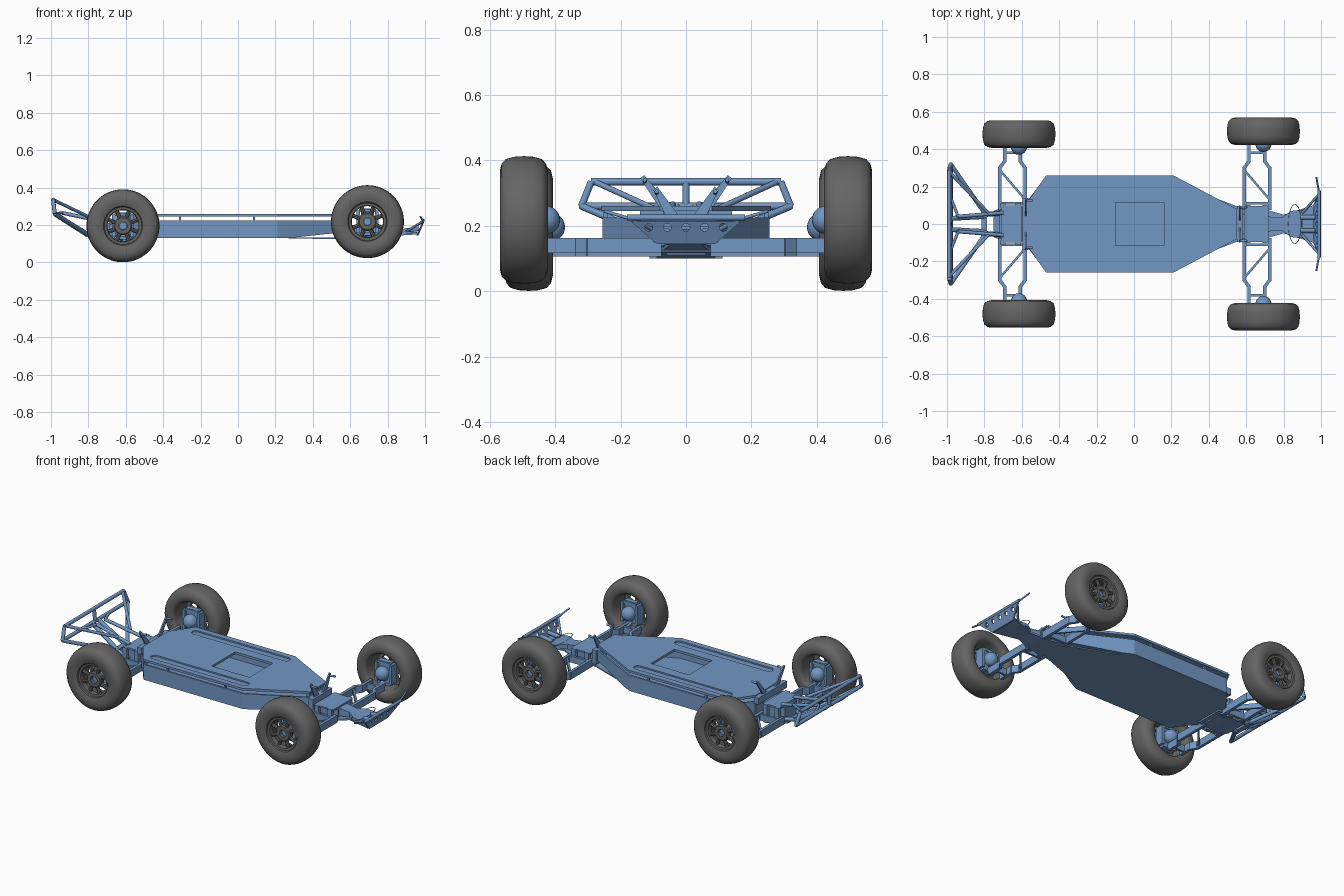
import bpy, bmesh, math
from mathutils import Vector, Matrix

cube = bpy.data.objects.get("Cube")
if cube:
    bpy.data.objects.remove(cube)


def material(name, rgb):
    m = bpy.data.materials.new(name)
    m.use_nodes = True
    m.diffuse_color = (*rgb, 1)
    m.node_tree.nodes["Principled BSDF"].inputs["Base Color"].default_value = (*rgb, 1)
    return m


BLUE = material("steel blue", (0.17, 0.31, 0.55))
GREY = material("tyre grey", (0.13, 0.13, 0.13))


def finish(name, bm, mat, smooth=False):
    bmesh.ops.recalc_face_normals(bm, faces=bm.faces)
    me = bpy.data.meshes.new(name)
    bm.to_mesh(me)
    bm.free()
    me.materials.append(mat)
    ob = bpy.data.objects.new(name, me)
    bpy.context.collection.objects.link(ob)
    if smooth:
        bpy.ops.object.select_all(action='DESELECT')
        ob.select_set(True)
        bpy.context.view_layer.objects.active = ob
        bpy.ops.object.shade_smooth_by_angle(angle=math.radians(35))
    return ob


def box(bm, x0, x1, y0, y1, z0, z1):
    m = Matrix.Translation(((x0 + x1) / 2, (y0 + y1) / 2, (z0 + z1) / 2)) \
        @ Matrix.Diagonal((x1 - x0, abs(y1 - y0), z1 - z0, 1))
    bmesh.ops.create_cube(bm, size=1, matrix=m)


def along(p, q):
    p, q = Vector(p), Vector(q)
    return p, q, (q - p).length


def bar(bm, p, q, w, h):
    p, q, n = along(p, q)
    m = Matrix.Translation((p + q) / 2) @ (q - p).to_track_quat('Y', 'Z').to_matrix().to_4x4()
    bmesh.ops.create_cube(bm, size=1, matrix=m @ Matrix.Diagonal((w, n + w * 0.5, h, 1)))


def tube(bm, p, q, r, sides=12):
    p, q, n = along(p, q)
    m = Matrix.Translation((p + q) / 2) @ (q - p).to_track_quat('Z', 'Y').to_matrix().to_4x4()
    bmesh.ops.create_cone(bm, cap_ends=True, segments=sides, radius1=r, radius2=r, depth=n, matrix=m)


def loft(bm, loops):
    rings = [[bm.verts.new(c) for c in loop] for loop in loops]
    n = len(rings[0])
    for a, b in zip(rings, rings[1:]):
        for i in range(n):
            j = (i + 1) % n
            bm.faces.new((a[i], a[j], b[j], b[i]))
    bm.faces.new(rings[0])
    bm.faces.new(rings[-1])


def lathe(bm, profile, cx, cy, cz, side, steps=48):
    # closed (offset, radius) profile turned around the axle
    rings = []
    for k in range(steps):
        a = 2 * math.pi * k / steps
        rings.append([bm.verts.new((cx + r * math.cos(a), cy + side * o, cz + r * math.sin(a)))
                      for o, r in profile])
    n = len(profile)
    for k in range(steps):
        a, b = rings[k], rings[(k + 1) % steps]
        for i in range(n):
            j = (i + 1) % n
            bm.faces.new((a[i], a[j], b[j], b[i]))


def cut(ob, cutter):
    mod = ob.modifiers.new("cut", 'BOOLEAN')
    mod.operation = 'DIFFERENCE'
    mod.object = cutter
    bpy.context.view_layer.objects.active = ob
    bpy.ops.object.modifier_apply(modifier=mod.name)
    bpy.data.objects.remove(cutter)


def slab(bm, stations):
    # rectangular sections: x, half width, bottom, top
    loft(bm, [[(x, w, b), (x, -w, b), (x, -w, t), (x, w, t)] for x, w, b, t in stations])


# Chassis tub: open tray with a tapering nose
T = 0.012
bm = bmesh.new()
loft(bm, [[(x, w, .225), (x, w, b), (x, -w, b), (x, -w, .225), (x, -w + T, .225),
           (x, -w + T, b + T), (x, w - T, b + T), (x, w - T, .225)]
          for x, w, b in ((-.565, .13, .13), (-.47, .255, .13), (.21, .255, .13),
                          (.27, .225, .13), (.55, .08, .16))])
box(bm, -.57, -.558, -.13, .13, .13, .225)
box(bm, .54, .552, -.08, .08, .16, .225)
finish("chassis_tub", bm, BLUE)

# Lid with a window and two long recesses
bm = bmesh.new()
slab(bm, [(-.565, .125, .246, .26), (-.47, .26, .246, .26), (.21, .26, .246, .26), (.55, .08, .246, .26)])
lid = finish("chassis_lid", bm, BLUE)
bm = bmesh.new()
box(bm, -.1, .16, -.115, .115, .2, .3)
cut(lid, finish("window_cutter", bm, BLUE))
for s in (-1, 1):
    bm = bmesh.new()
    loop = []
    for cx, a0 in ((.19, -90), (-.43, 90)):
        loop += [(cx + .024 * math.cos(math.radians(a0 + 30 * k)),
                  s * .2 + .024 * math.sin(math.radians(a0 + 30 * k))) for k in range(7)]
    loft(bm, [[(x, y, z) for x, y in loop] for z in (.252, .3)])
    cut(lid, finish("recess_cutter", bm, BLUE))

# Lid posts
bm = bmesh.new()
for s in (-1, 1):
    for x in (-.31, .085):
        box(bm, x - .006, x + .006, s * .245 - .007, s * .245 + .007, .22, .25)
for x in (-.55, .53):
    box(bm, x - .01, x + .01, -.07, .07, .22, .25)
finish("lid_posts", bm, BLUE)

# Gearboxes and skid plates
bm = bmesh.new()
box(bm, -.72, -.57, -.06, .06, .11, .2)
box(bm, -.71, -.6, -.1, .1, .2, .212)
slab(bm, [(-.75, .07, .115, .125), (-.7, .09, .1, .112), (-.55, .09, .12, .132)])
for s in (-1, 1):
    for x in (-.7, -.62):
        box(bm, x - .014, x + .014, s * .1 - .012, s * .1 + .012, .1, .212)
finish("rear_gearbox", bm, BLUE)

bm = bmesh.new()
box(bm, .56, .72, -.05, .05, .13, .19)
box(bm, .59, .72, -.095, .095, .19, .2)
box(bm, .55, .58, -.095, .095, .14, .225)
for s in (-1, 1):
    for x in (.61, .7):
        box(bm, x - .014, x + .014, s * .09 - .012, s * .09 + .012, .125, .2)
slab(bm, [(.27, .2, .128, .134), (.55, .095, .125, .133), (.73, .07, .125, .135),
          (.8, .05, .14, .15), (.96, .1, .15, .16)])
slab(bm, [(.71, .04, .14, .19), (.79, .035, .15, .18), (.84, .07, .155, .175), (.9, .075, .152, .168)])
for y in (-.035, .035):
    tube(bm, (.89, y, .17), (.97, y, .18), .012)
finish("front_gearbox_and_nose", bm, BLUE)

# Shock towers: thin spread arms on a cross plate
for name, x, w, top in (("rear_tower", -.58, .14, .355), ("front_tower", .565, .1, .32)):
    bm = bmesh.new()
    if w > .12:
        box(bm, x - .015, x + .015, -w, w, .215, .255)
    for s in (-1, 1):
        loft(bm, [[(x + o, s * .01, .215), (x + o, s * .055, .215), (x + o, s * w, top - .01),
                   (x + o, s * (w - .012), top)] for o in (-.004, .004)])
        tube(bm, (x, s * w * .9, top - .02), (x + .04, s * w * .9, top - .015), .006)
    finish(name, bm, BLUE)

# Front bumper: leaning plate with five holes and two prongs
bm = bmesh.new()
loft(bm, [[(.955 + o, -.09, .145), (.955 + o, .09, .145), (.985 + o, .17, .215), (.985 + o, -.17, .215)]
          for o in (0, .01)])
bumper = finish("front_bumper", bm, BLUE)
for k in range(-2, 3):
    bm = bmesh.new()
    tube(bm, (.93, k * .057, .195), (1.02, k * .057, .195), .012, 16)
    cut(bumper, finish("hole_cutter", bm, BLUE))
bm = bmesh.new()
tube(bm, (.99, -.18, .225), (.99, .18, .225), .009)
for s in (-1, 1):
    tube(bm, (.99, s * .165, .22), (.975, s * .25, .245), .005)
    bar(bm, (.96, s * .09, .155), (.9, s * .06, .16), .012, .012)
    tube(bm, (.99, s * .16, .22), (.9, s * .06, .165), .007)
ring = [(.86 + .035 * math.cos(k * math.pi / 12), .105 * math.sin(k * math.pi / 12), .175) for k in range(24)]
for a, b in zip(ring, ring[1:] + ring[:1]):
    tube(bm, a, b, .002, 6)
finish("front_bumper_bars", bm, BLUE, True)

# Rear bumper tube frame
bm = bmesh.new()
R = .011
tube(bm, (-.988, -.29, .335), (-.988, .29, .335), R)
tube(bm, (-.98, -.32, .26), (-.98, .32, .26), R)
tube(bm, (-.988, 0, .335), (-.98, 0, .26), R)
for s in (-1, 1):
    tube(bm, (-.988, s * .29, .335), (-.98, s * .32, .26), R)
    tube(bm, (-.988, s * .28, .335), (-.78, s * .06, .235), .009)
    tube(bm, (-.98, s * .32, .26), (-.8, s * .06, .15), R)
    tube(bm, (-.98, s * .03, .26), (-.8, s * .04, .145), .013)
    tube(bm, (-.8, s * .05, .145), (-.7, s * .06, .125), .013)
    tube(bm, (-.94, s * .04, .265), (-.7, s * .06, .215), .01)
    tube(bm, (-.98, s * .14, .26), (-.94, s * .04, .265), .008)
bar(bm, (-.8, -.06, .145), (-.8, .06, .145), .03, .02)
finish("rear_bumper_frame", bm, BLUE, True)

TYRE = [(.055, .098), (.066, .105), (.073, .125), (.0735, .15), (.068, .172), (.055, .186), (.03, .193),
        (0, .195), (-.03, .193), (-.055, .186), (-.068, .172), (-.0735, .15), (-.073, .13),
        (-.066, .118), (-.055, .112), (.03, .104)]
RIM = [(.05, .083), (.058, .087), (.06, .1), (.03, .108), (.03, .083)]
HUB = [(.025, .022), (.055, .022), (.055, .043), (.048, .05), (.025, .05)]

for end, cx, cy, cz, ac, az in (("rear", -.615, .481, .196, -.65, .128), ("front", .692, .496, .218, .657, .14)):
    for side, s in (("left", 1), ("right", -1)):
        tag = end + "_" + side
        # Tyre
        bm = bmesh.new()
        lathe(bm, TYRE, cx, s * cy, cz, s, 64)
        finish(tag + "_tyre", bm, GREY, True)
        # Rim, hub and eight spokes
        bm = bmesh.new()
        lathe(bm, RIM, cx, s * cy, cz, s)
        lathe(bm, HUB, cx, s * cy, cz, s, 32)
        for k in range(8):
            a = math.pi * (k + .5) / 4
            p, q = [(cx + r * math.cos(a), s * (cy + .042), cz + r * math.sin(a)) for r in (.047, .086)]
            tube(bm, p, q, .011, 8)
        finish(tag + "_wheel", bm, GREY, True)
        # Hub carrier with ball joint
        bm = bmesh.new()
        box(bm, cx - .035, cx + .035, s * (cy - .055), s * (cy - .035), cz - .07, cz + .07)
        for o in (-.05, .05):
            box(bm, cx + o - .009, cx + o + .009, s * (cy - .065), s * (cy - .01), cz - .06, cz + .06)
        for o in (-.065, .06):
            box(bm, cx - .045, cx + .045, s * (cy - .06), s * (cy - .02), cz + o - .008, cz + o + .008)
        tube(bm, (cx, s * (cy - .05), cz), (cx, s * (cy + .035), cz), .02, 16)
        bmesh.ops.create_uvsphere(bm, u_segments=24, v_segments=14, radius=.043,
                                  matrix=Matrix.Translation((cx, s * (cy - .068), cz)))
        finish(tag + "_hub_carrier", bm, BLUE, True)
        # Lower suspension arm
        bm = bmesh.new()
        ye = cy - .07
        for d in (-1, 1):
            pts = [(ac + d * .068, .08), (ac + d * .068, .3), (ac + d * .042, .335), (ac + d * .042, ye)]
            for (xa, ya), (xb, yb) in zip(pts, pts[1:]):
                bar(bm, (xa, s * ya, az), (xb, s * yb, az), .018, .045)
        bar(bm, (ac + .06, s * .14, az), (ac - .06, s * .28, az), .012, .03)
        bar(bm, (ac - .068, s * .11, az), (ac + .068, s * .11, az), .014, .04)
        bar(bm, (ac - .042, s * .38, az), (ac + .042, s * .38, az), .014, .04)
        bar(bm, (cx, s * .385, az), (cx, s * (cy - .04), cz - .06), .03, .02)
        finish(tag + "_suspension_arm", bm, BLUE)
